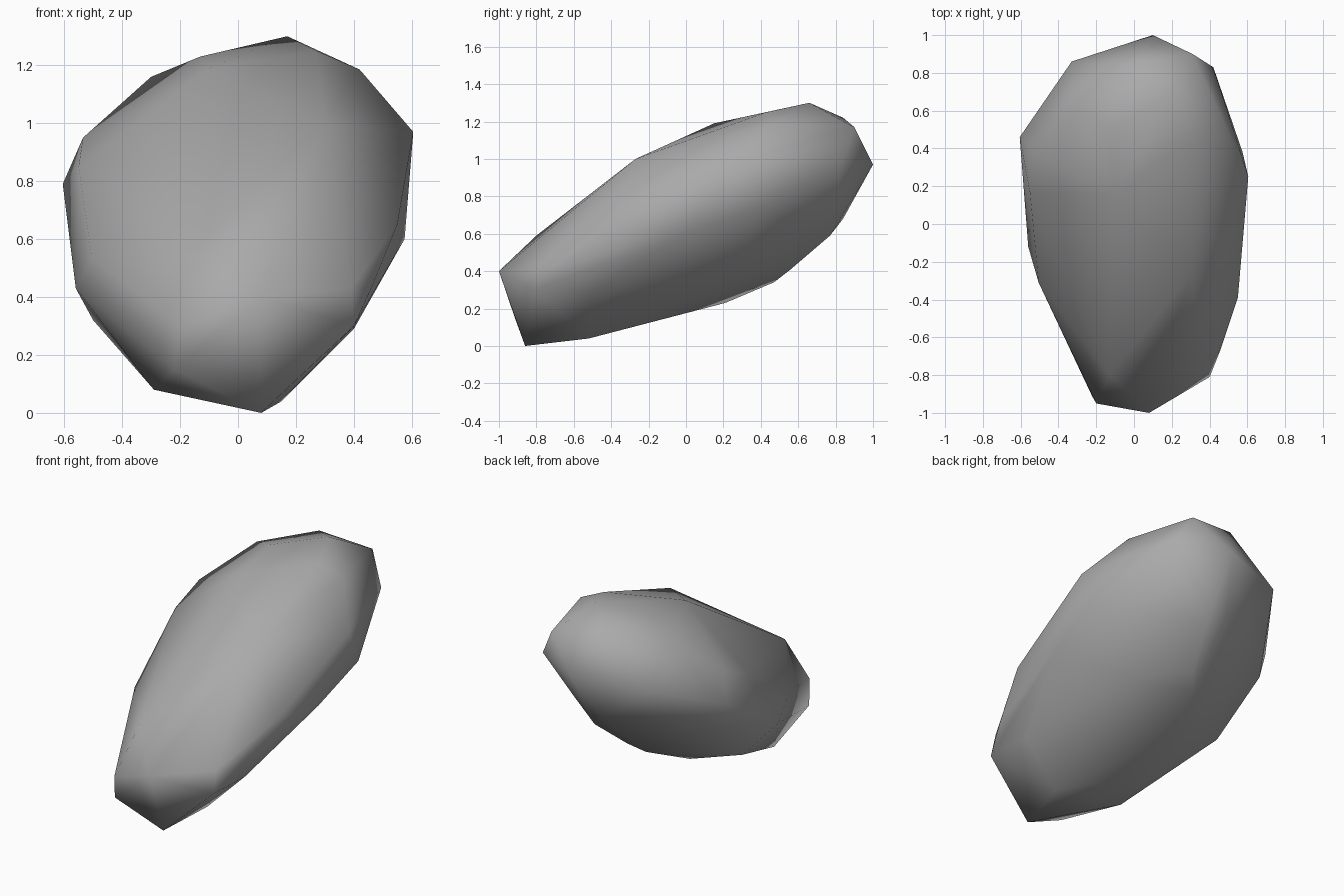
import bpy
import bmesh

# Remove the default object
default_cube = bpy.data.objects.get("Cube")
if default_cube:
    bpy.data.objects.remove(default_cube, do_unlink=True)


def make_material(name, colour):
    """Plain matte material with one flat colour."""
    material = bpy.data.materials.new(name)
    material.use_nodes = True
    material.diffuse_color = colour
    shader = next(node for node in material.node_tree.nodes
                  if node.type == "BSDF_PRINCIPLED")
    shader.inputs["Base Color"].default_value = colour
    shader.inputs["Roughness"].default_value = 1
    return material


def make_hull(name, corner_groups, material):
    """Wrap a smooth-shaded convex stone around groups of corner points."""
    mesh = bpy.data.meshes.new(name)
    bm = bmesh.new()
    for group in corner_groups:
        for corner in group:
            bm.verts.new(corner)
    bmesh.ops.convex_hull(bm, input=bm.verts)
    loose = [v for v in bm.verts if not v.link_faces]
    bmesh.ops.delete(bm, geom=loose, context="VERTS")
    bmesh.ops.recalc_face_normals(bm, faces=bm.faces)
    for face in bm.faces:
        face.smooth = True
    bm.to_mesh(mesh)
    bm.free()
    mesh.materials.append(material)
    stone = bpy.data.objects.new(name, mesh)
    bpy.context.collection.objects.link(stone)
    return stone


# Narrow foot of the stone, at the front
foot = [(.08, -.86, 0), (.15, -.52, .04), (-.29, -.465, .08),
        (.08, -1, .4), (-.2, -.95, .3), (-.22, -.915, .15),
        (.4, -.81, .3), (.39, -.78, .43), (-.13, -.8, .59)]

# Flank on the left side
left_flank = [(.46, -.66, .43), (.55, -.39, .65), (.4, -.5, .29),
              (.575, -.02, .6), (.575, .38, .73), (.605, .25, .97)]

# Flank on the right side
right_flank = [(-.505, -.31, .54), (-.56, -.12, .43), (-.5, .15, .32),
               (-.57, .45, .63), (-.605, .46, .79), (-.55, .16, .85),
               (-.535, .38, .95)]

# Sloping upper face
upper_face = [(.3, -.27, 1), (-.1, .15, 1.19), (-.13, .5, 1.23),
              (-.3, .62, 1.16), (.17, .66, 1.3), (.27, .43, 1.25),
              (.42, .45, 1.185)]

# Blunt back end
back_end = [(.1, 1, .97), (.42, .83, .98), (.31, .9, 1.17),
            (-.02, .84, 1.22), (-.33, .86, .945), (.2, .83, .76),
            (0, .84, .68)]

# Underside rising towards the back
underside = [(.1, .77, .59), (.02, .56, .41), (-.05, .47, .34),
             (-.175, .21, .23), (-.26, -.18, .13), (.28, .28, .38)]

stone_grey = make_material("stone grey", (.4, .4, .4, 1))
make_hull("boulder",
          [foot, left_flank, right_flank, upper_face, back_end, underside],
          stone_grey)
